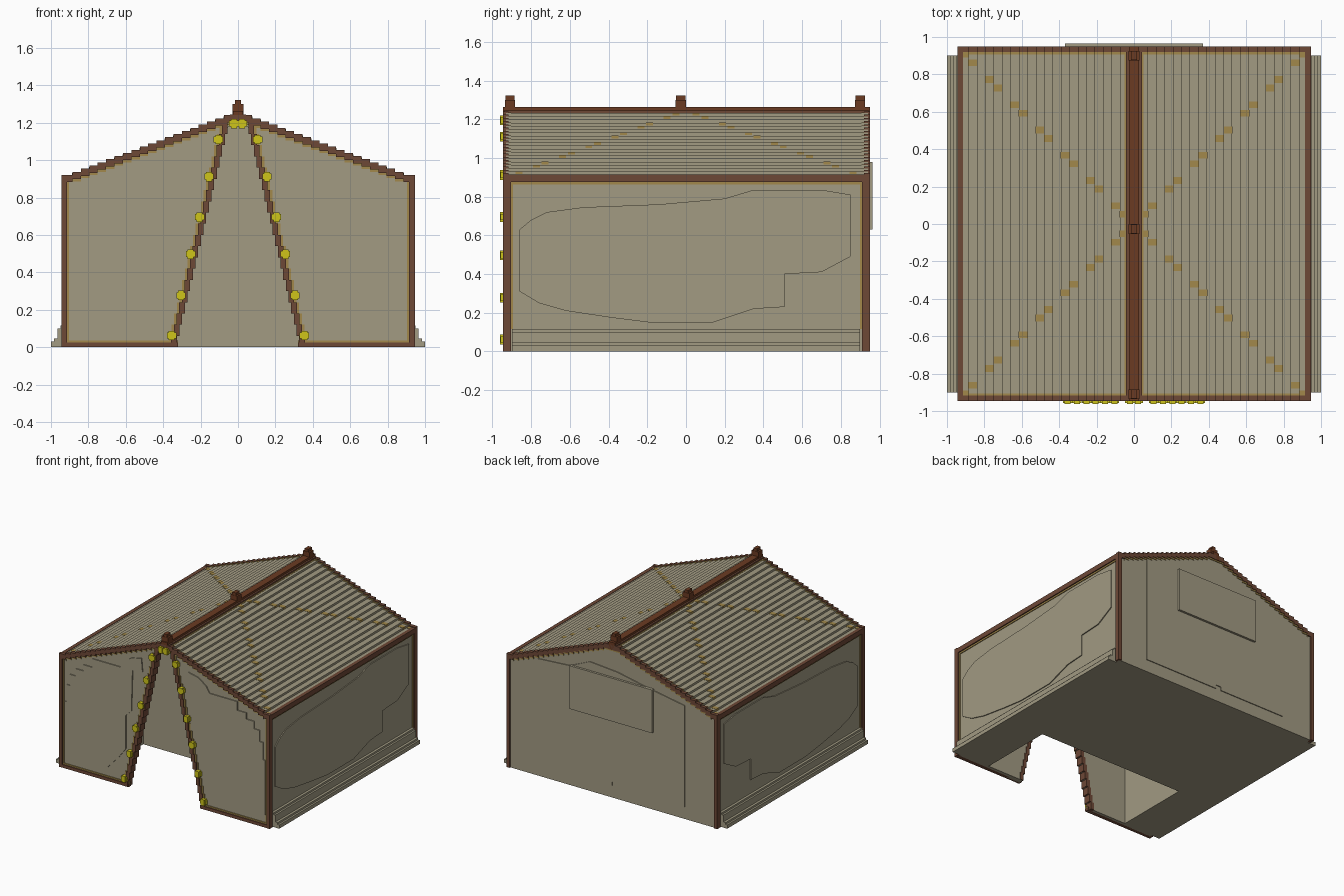
import bpy, bmesh

if "Cube" in bpy.data.objects:
    bpy.data.objects.remove(bpy.data.objects["Cube"])


def mat(name, rgb):
    m = bpy.data.materials.new(name)
    m.diffuse_color = (*rgb, 1)
    m.use_nodes = True
    m.node_tree.nodes["Principled BSDF"].inputs["Base Color"].default_value = m.diffuse_color
    return m


CANVAS = mat("canvas", (0.36, 0.325, 0.225))
BROWN = mat("brown trim", (0.155, 0.065, 0.037))
RIDGE = mat("dark ridge brown", (0.145, 0.043, 0.016))
OLIVE = mat("olive stitching", (0.36, 0.25, 0.07))
YELLOW = mat("yellow ties", (0.62, 0.56, 0.01))


def build(name, material, prisms, mirror=False):
    """Each prism is (axis, outline, start, end); mirror repeats it at -x."""
    bm = bmesh.new()
    for axis, pts, a, b in prisms:
        for s in ((1, -1) if mirror else (1,)):
            rings = []
            for d in (a, b):
                if axis == 'y':
                    rings.append([bm.verts.new((s * u, d, v)) for u, v in pts])
                else:
                    rings.append([bm.verts.new((s * d, u, v)) for u, v in pts])
            n = len(pts)
            bm.faces.new(rings[0])
            bm.faces.new(rings[1][::-1])
            for i in range(n):
                j = (i + 1) % n
                bm.faces.new((rings[0][j], rings[0][i], rings[1][i], rings[1][j]))
    bmesh.ops.recalc_face_normals(bm, faces=bm.faces[:])
    me = bpy.data.meshes.new(name)
    bm.to_mesh(me)
    bm.free()
    me.materials.append(material)
    ob = bpy.data.objects.new(name, me)
    bpy.context.collection.objects.link(ob)
    return ob


def box(x0, x1, y0, y1, z0, z1):
    return ('y', [(x0, z0), (x1, z0), (x1, z1), (x0, z1)], y0, y1)


def shift(pts, dx, dz):
    return [(x + dx, z + dz) for x, z in pts]


def strip(pts, a, b):
    """Band between two shifted copies of a polyline."""
    return shift(pts, *a) + shift(pts, *b)[::-1]


# stepped roof outline (eave to ridge) and stepped door edge (ground to apex)
N, RUN, RISE, EAVE = 20, 0.045, 0.0168, 0.895
roof = []
for k in range(N):
    z = EAVE + RISE * (k + 1)
    roof += [(0.93 - RUN * k, z), (0.93 - RUN * (k + 1), z)]
TOP = roof[-1][1]
door = []
for k in range(N):
    x = 0.33 - 0.01425 * k
    door += [(x, 0.06 * k), (x, 0.06 * (k + 1))]

# body: solid rear, hollow entrance bay, front wall with the door gap
outer = [(0.93, 0)] + roof + [(0, TOP)]
full = outer + [(-x, z) for x, z in outer[-2::-1]]
build("tent_rear_body", CANVAS, [('y', full, -0.27, 0.94)])
build("entrance_bay_shell", CANVAS,
      [('y', outer + [(0, 1.2), (0.66, 0.9), (0.66, 0)], -0.9, -0.27)], True)
build("front_wall", CANVAS,
      [('y', door + [(0, 1.2), (0, TOP)] + roof[::-1] + [(0.93, 0)], -0.93, -0.89)], True)

# ground skirts along both sides
build("side_skirt", CANVAS,
      [box(0.92, x, -0.9, 0.9, z0, z1) for x, z0, z1 in
       ((1.0, 0, 0.03), (0.985, 0.03, 0.045), (0.965, 0.045, 0.1), (0.95, 0.1, 0.115))], True)

# raised canvas patches
front_patch = [(.52, .1), (.9, .1), (.9, .54), (.88, .54), (.88, .68), (.85, .68), (.85, .77),
               (.8, .77), (.8, .83), (.73, .83), (.73, .88), (.65, .88), (.65, .95), (.4, .95),
               (.37, 1.0), (.3, 1.05), (.21, 1.07), (.2, .96), (.29, .95), (.3, .62), (.35, .57),
               (.35, .3), (.41, .22)]
build("front_patch", CANVAS, [('y', front_patch, -0.938, -0.92)], True)
side_patch = [(-.86, .31), (-.86, .63), (-.8, .68), (-.72, .72), (-.53, .745), (-.14, .76),
              (.2, .79), (.35, .835), (.7, .835), (.85, .81), (.85, .49), (.7, .41), (.51, .4),
              (.51, .23), (.35, .22), (.14, .15), (-.19, .15), (-.39, .175), (-.62, .21), (-.76, .25)]
build("side_patch", CANVAS, [('x', side_patch, 0.92, 0.938)], True)
back_patch = [(-.65, .1), (-.05, .1), (-.05, .13), (0, .13), (0, .1), (.67, .1), (.67, .95),
              (.38, .97), (.2, 1.05), (-.05, 1.03), (-.3, .98), (-.65, .92)]
build("back_patch", CANVAS, [('y', back_patch, 0.93, 0.947)])
build("back_flap", CANVAS, [box(-0.37, 0.37, 0.93, 0.965, 0.63, 0.98)])

# brown edging: gable ends, corners, eaves, door and front hem
edge = [(0.945, roof[0][1])] + roof[1:] + [(0, TOP)]
build("gable_trim", BROWN,
      [('y', strip(edge, (0, 0.009), (0, -0.03)), a, b)
       for a, b in ((-0.945, -0.918), (0.92, 0.95))], True)
build("corner_post", BROWN,
      [box(0.915, 0.945, a, b, 0, EAVE + 0.01)
       for a, b in ((-0.945, -0.905), (0.91, 0.95))], True)
build("eave_trim", BROWN, [box(0.915, 0.945, -0.94, 0.945, 0.875, 0.915)], True)
build("door_trim", BROWN, [('y', strip(door, (-0.003, 0), (0.027, 0)), -0.945, -0.885)], True)
build("front_hem", BROWN, [box(0.32, 0.94, -0.944, -0.91, 0, 0.025)], True)

# ridge beam with three finials
build("ridge_beam", RIDGE, [box(-0.028, 0.028, -0.945, 0.95, 1.2, 1.262)])
build("ridge_binding", BROWN, [box(0.026, 0.042, -0.94, 0.945, 1.2, 1.245)], True)
build("ridge_finial", RIDGE,
      [p for y in (-0.91, -0.027, 0.9) for p in
       (box(-0.03, 0.03, y - 0.026, y + 0.026, 1.24, 1.3),
        box(-0.016, 0.016, y - 0.024, y + 0.024, 1.3, 1.322))])

# olive stitching beside the edging
build("front_stitching", OLIVE,
      [('y', strip(door, (0.02, 0), (0.04, 0)), -0.936, -0.92),
       ('y', strip(edge[1:], (0, -0.02), (0, -0.042)), -0.936, -0.92),
       ('y', strip(edge[1:], (0, -0.02), (0, -0.042)), 0.93, 0.945),
       box(0.32, 0.92, -0.936, -0.92, 0.02, 0.036),
       box(0.903, 0.92, -0.936, -0.92, 0.02, 0.9)], True)
build("side_stitching", OLIVE,
      [box(0.92, 0.936, -0.92, 0.92, 0.862, 0.88),
       box(0.92, 0.936, -0.91, -0.895, 0.115, 0.88),
       box(0.92, 0.936, 0.9, 0.915, 0.115, 0.88)], True)
roof_lines = [('y', strip(edge[1:], (0, 0.003), (0, -0.02)), a, b)
              for a, b in ((-0.92, -0.905), (0.907, 0.922))]
roof_lines.append(box(0.04, 0.052, -0.91, 0.91, TOP - 0.03, TOP + 0.002))
# dashed diagonals running from the corners to the roof centre
for k in range(N):
    if k % 3 == 2:
        continue
    x1 = 0.93 - RUN * k
    c, z = x1 - RUN / 2, EAVE + RISE * (k + 1)
    for s in (1, -1):
        y = s * c
        roof_lines.append(box(x1 - RUN, x1 + 0.002, y - 0.018, y + 0.018, z - 0.012, z + 0.002))
build("roof_stitching", OLIVE, roof_lines, True)

# yellow ties down the door edges and at the apex
ties = []
for x, z in ((.355, .062), (.305, .277), (.253, .497), (.205, .695), (.155, .912), (.105, 1.11), (.022, 1.195)):
    ties += [box(x - .025, x + .025, -0.958, -0.93, z - .016, z + .016),
             box(x - .016, x + .016, -0.962, -0.93, z - .025, z + .025)]
build("door_tie", YELLOW, ties, True)
